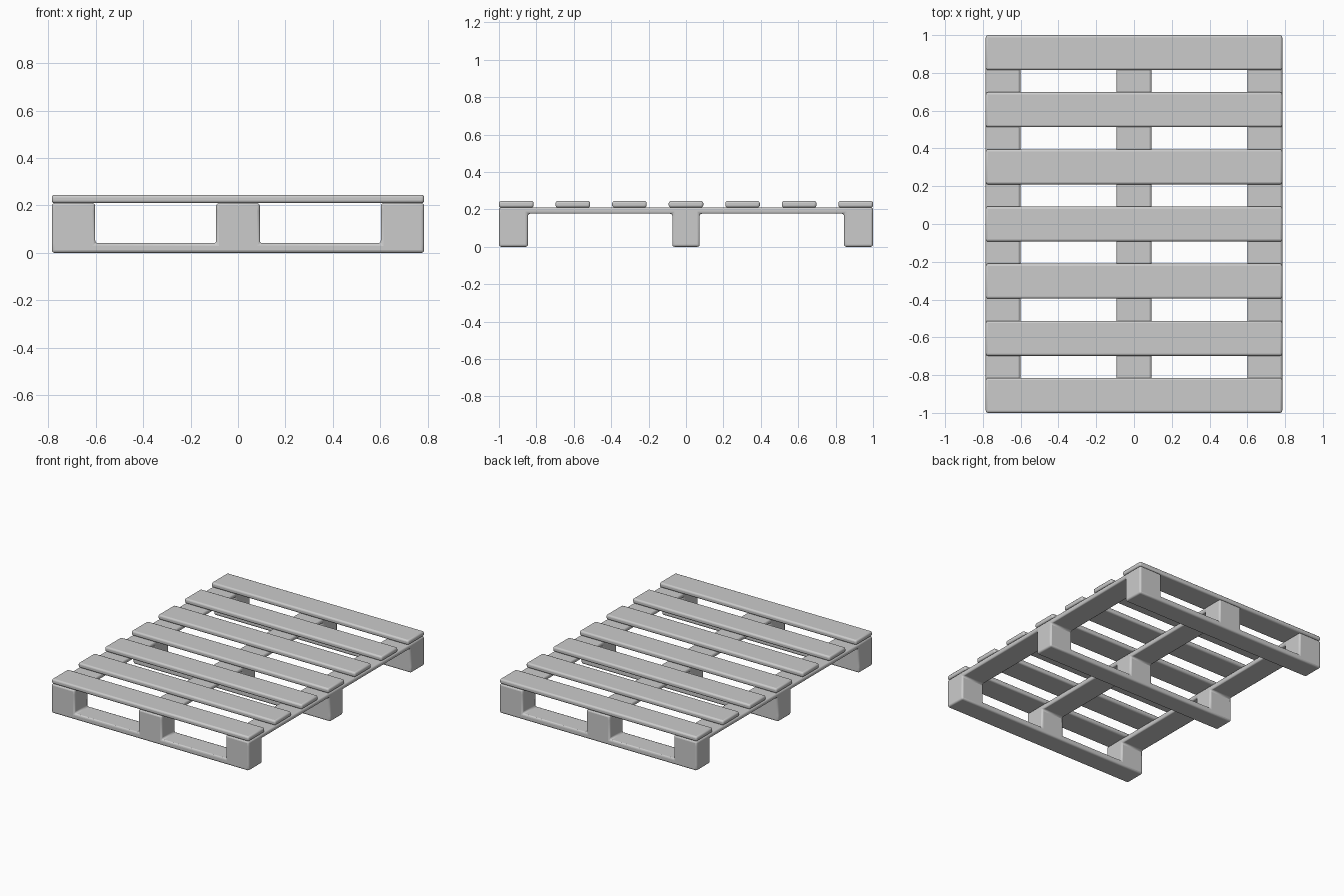
import bpy, bmesh

if "Cube" in bpy.data.objects:
    bpy.data.objects.remove(bpy.data.objects["Cube"])

BEVEL = 0.012


def finish(bm, name):
    bmesh.ops.recalc_face_normals(bm, faces=bm.faces)
    mesh = bpy.data.meshes.new(name)
    bm.to_mesh(mesh)
    bm.free()
    obj = bpy.data.objects.new(name, mesh)
    bpy.context.collection.objects.link(obj)
    bev = obj.modifiers.new("rounded_edges", 'BEVEL')
    bev.width = BEVEL
    bev.segments = 3
    bev.limit_method = 'ANGLE'
    bpy.context.view_layer.objects.active = obj
    obj.select_set(True)
    bpy.ops.object.shade_smooth_by_angle()
    obj.select_set(False)
    return obj


def cell_solid(name, cuts, filled):
    """One welded skin around all the filled cells of an uneven grid."""
    bm = bmesh.new()
    verts = {}

    def vert(key):
        if key not in verts:
            verts[key] = bm.verts.new([cuts[a][key[a]] for a in range(3)])
        return verts[key]

    for cell in filled:
        for axis in range(3):
            u, v = (axis + 1) % 3, (axis + 2) % 3
            for side in (0, 1):
                near = list(cell)
                near[axis] += 2 * side - 1
                if tuple(near) in filled:
                    continue
                corners = []
                for du, dv in ((0, 0), (1, 0), (1, 1), (0, 1)):
                    k = list(cell)
                    k[axis] += side
                    k[u] += du
                    k[v] += dv
                    corners.append(vert(tuple(k)))
                bm.faces.new(corners)
    return finish(bm, name)


# Base frame: bottom runners along x, nine blocks, upper stringers along y
cuts = ((-0.785, -0.602, -0.092, 0.092, 0.602, 0.785),
        (-1.0, -0.845, -0.073, 0.073, 0.845, 1.0),
        (0.0, 0.041, 0.177, 0.21))
filled = set()
for i in range(5):
    for j in range(5):
        if j % 2 == 0:
            filled.add((i, j, 0))
        if i % 2 == 0 and j % 2 == 0:
            filled.add((i, j, 1))
        if i % 2 == 0:
            filled.add((i, j, 2))
cell_solid("base_frame", cuts, filled)

# Seven deck slats
for n in range(7):
    y = (n - 3) * 0.3025
    cell_solid(f"deck_slat_{n + 1}",
               ((-0.785, 0.785), (y - 0.0925, y + 0.0925), (0.21, 0.245)),
               {(0, 0, 0)})
